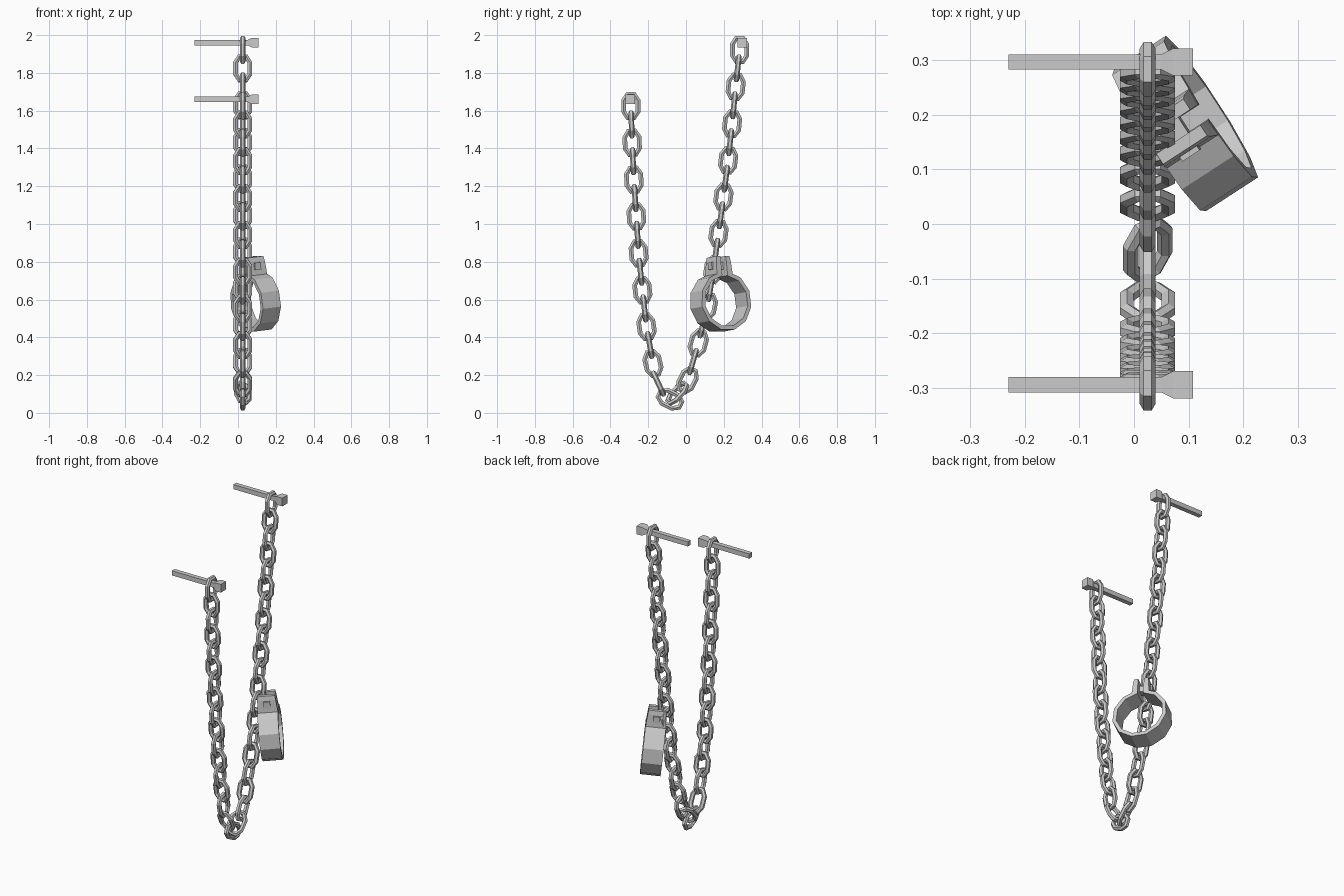
import bpy, bmesh, math
from mathutils import Vector, Matrix

if "Cube" in bpy.data.objects:
    bpy.data.objects.remove(bpy.data.objects["Cube"])

CHAIN_X = 0.025


def finish(bm, name, matrix=None):
    bmesh.ops.recalc_face_normals(bm, faces=bm.faces[:])
    me = bpy.data.meshes.new(name)
    bm.to_mesh(me)
    bm.free()
    ob = bpy.data.objects.new(name, me)
    bpy.context.collection.objects.link(ob)
    if matrix is not None:
        ob.matrix_world = matrix
    return ob


def loft(bm, rings, closed):
    """Skin a list of vertex rings; close the loop or cap both ends."""
    vs = [[bm.verts.new(p) for p in r] for r in rings]
    n, m = len(vs), len(vs[0])
    for i in range(n if closed else n - 1):
        a, b = vs[i], vs[(i + 1) % n]
        for j in range(m):
            k = (j + 1) % m
            bm.faces.new((a[j], a[k], b[k], b[j]))
    if not closed:
        bm.faces.new(vs[0][::-1])
        bm.faces.new(vs[-1])


def box(name, lo, hi, matrix):
    bm = bmesh.new()
    bmesh.ops.create_cube(bm, size=1)
    lo, hi = Vector(lo), Vector(hi)
    for v in bm.verts:
        v.co = (lo + hi) / 2 + Vector(a * b for a, b in zip(v.co, hi - lo))
    return finish(bm, name, matrix)


# chain link: stretched octagon path, six-sided wire (local x width, z length)
def link_mesh():
    path = [(0.038, 0.030), (0.017, 0.063), (-0.017, 0.063), (-0.038, 0.030),
            (-0.038, -0.030), (-0.017, -0.063), (0.017, -0.063), (0.038, -0.030)]
    r, rings = 0.0145, []
    for i, p in enumerate(path):
        t = (Vector(path[(i + 1) % 8]) - Vector(path[i - 1])).normalized()
        out = Vector((t.y, 0, -t.x))
        rings.append([Vector((p[0], 0, p[1])) + out * r * math.cos(a) + Vector((0, r * math.sin(a), 0))
                      for a in [math.radians(60 * k + 30) for k in range(6)]])
    bm = bmesh.new()
    loft(bm, rings, True)
    bmesh.ops.recalc_face_normals(bm, faces=bm.faces[:])
    me = bpy.data.meshes.new("chain_link")
    bm.to_mesh(me)
    bm.free()
    return me


# centres (y, z) of the links that lie flat in the side view
flat = [(-.292, 1.625), (-.285, 1.43), (-.276, 1.235), (-.263, 1.04), (-.251, .845),
        (-.231, .65), (-.209, .456), (-.175, .262), (-.085, .072), (.008, .173),
        (.065, .37), (.114, .565), (.145, .757), (.172, .95), (.198, 1.143),
        (.223, 1.337), (.244, 1.53), (.263, 1.727), (.284, 1.922)]
centres = []
for a, b in zip(flat, flat[1:]):
    centres += [a, ((a[0] + b[0]) / 2, (a[1] + b[1]) / 2)]
centres.append(flat[-1])
BOTTOM = 2 * 8
centres[BOTTOM - 1] = (-.146, .155)
centres[BOTTOM + 1] = (-.046, .105)

mesh = link_mesh()
for i, c in enumerate(centres):
    a, b = centres[max(i - 1, 0)], centres[min(i + 1, len(centres) - 1)]
    t = Vector((0, b[0] - a[0], b[1] - a[1])).normalized()
    if i in (0, len(centres) - 1):
        t = Vector((0, 0, 1))
    side = Vector((1, 0, 0))
    norm = side.cross(t)
    w = norm if i % 2 == 0 else side
    if i == BOTTOM + 1:  # the twisted link beside the lowest one
        if norm.y < 0:
            norm = -norm
        w = side * math.cos(0.6) + norm * math.sin(0.6)
    m = Matrix((w, t.cross(w), t)).transposed().to_4x4()
    m.translation = (CHAIN_X, c[0], c[1])
    ob = bpy.data.objects.new("chain_link", mesh)
    bpy.context.collection.objects.link(ob)
    ob.matrix_world = m

# wall spikes: square shaft, flared collar and block head
for y, z in ((-0.295, 1.66), (0.297, 1.96)):
    bm = bmesh.new()
    prof = [(-0.23, 0.014), (0.05, 0.014), (0.072, 0.025), (0.108, 0.025)]
    loft(bm, [[(x, sy * h, sz * h) for sy, sz in ((-1, -1), (1, -1), (1, 1), (-1, 1))]
              for x, h in prof], False)
    finish(bm, "wall_spike", Matrix.Translation((0, y, z)))

# shackle frame: local x is the ring axis, local z points to the opening
frame = (Matrix.Translation((0.093, 0.183, 0.587)) @ Matrix.Rotation(math.radians(33), 4, 'Z')
         @ Matrix.Rotation(math.radians(-6), 4, 'Y'))

# shackle band: open ring with eleven flat segments
RO, RI, HW, SEG = 0.158, 0.136, 0.057, 11
gap = math.asin(0.018 / RO)
rings = []
for i in range(SEG + 1):
    a = gap + (2 * math.pi - 2 * gap) * i / SEG
    rings.append([(x, r * math.sin(a), r * math.cos(a))
                  for x, r in ((-HW, RI), (HW, RI), (HW, RO), (-HW, RO))])
bm = bmesh.new()
loft(bm, rings, False)
finish(bm, "shackle_band", frame)

# shackle lugs: tapered plates either side of the opening
for s in (-1, 1):
    bm = bmesh.new()
    loft(bm, [[(-w, s * 0.017, z), (w, s * 0.017, z), (w, s * o, z), (-w, s * o, z)]
              for z, w, o in ((0.14, HW, 0.05), (0.215, HW * 0.9, 0.045), (0.24, HW * 0.85, 0.04))], False)
    finish(bm, "shackle_lug", frame)

# square bolt through both lugs
box("shackle_bolt", (-0.019, -0.055, 0.172), (0.019, 0.055, 0.21), frame)
